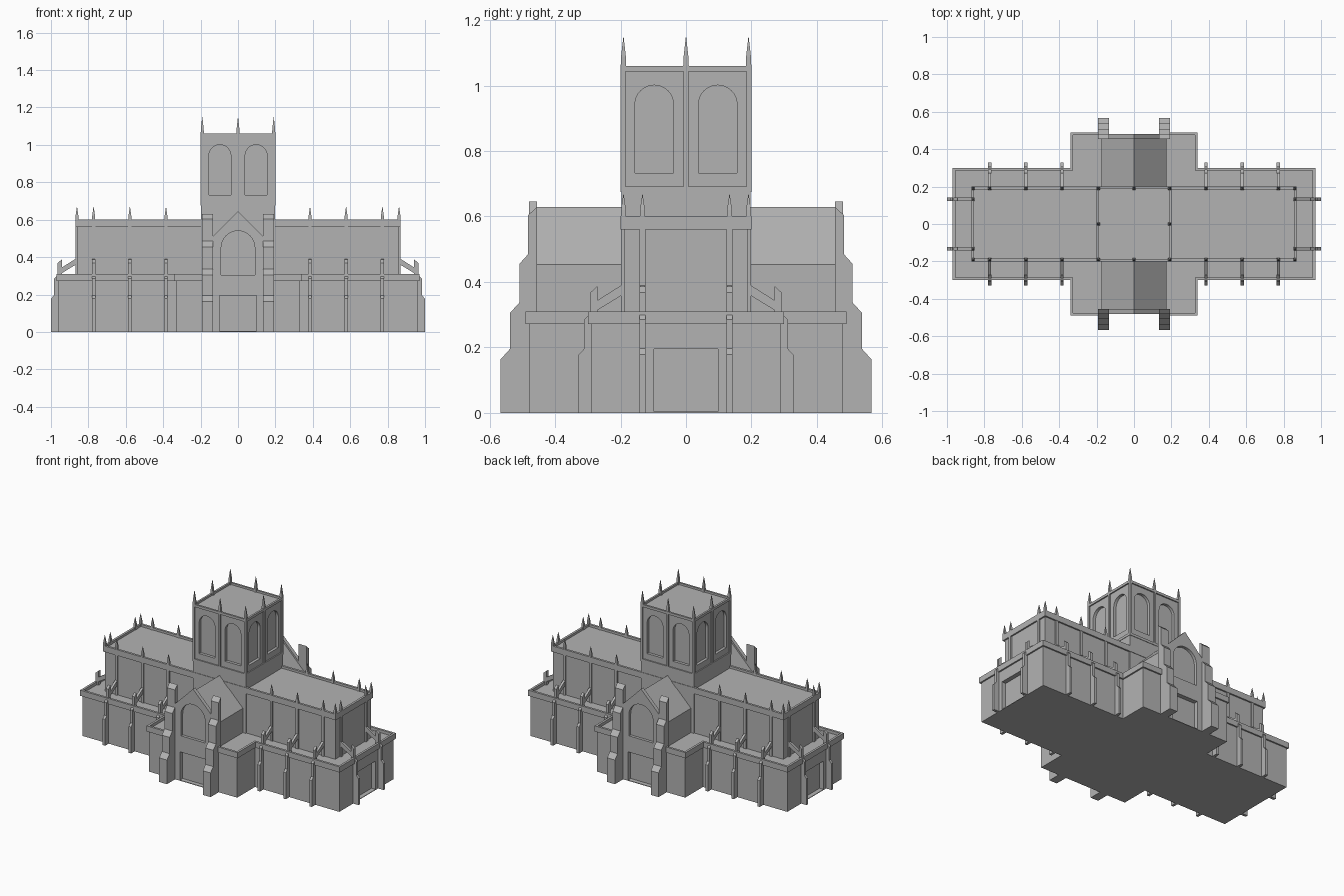
import bpy, bmesh, math
from mathutils import Vector

if "Cube" in bpy.data.objects:
    bpy.data.objects.remove(bpy.data.objects["Cube"])

stone = bpy.data.materials.new("grey_stone")
stone.diffuse_color = (0.45, 0.45, 0.45, 1)
stone.use_nodes = True
stone.node_tree.nodes["Principled BSDF"].inputs["Base Color"].default_value = stone.diffuse_color
FRONT, BACK, RIGHT, LEFT = -math.pi / 2, math.pi / 2, 0, math.pi


def finish(name, bm):
    bmesh.ops.recalc_face_normals(bm, faces=bm.faces)
    me = bpy.data.meshes.new(name)
    bm.to_mesh(me)
    bm.free()
    me.materials.append(stone)
    ob = bpy.data.objects.new(name, me)
    bpy.context.collection.objects.link(ob)
    return ob


def loft(bm, rings):
    """Closed solid through rings of equal point count."""
    vs = [[bm.verts.new(p) for p in r] for r in rings]
    n = len(vs[0])
    for a, b in zip(vs, vs[1:]):
        for i in range(n):
            j = (i + 1) % n
            bm.faces.new((a[i], a[j], b[j], b[i]))
    bm.faces.new(vs[0][::-1])
    bm.faces.new(vs[-1])


def face_slab(bm, pts, lo, hi, ang, along="d"):
    """Extrude a profile on the side facing ang: d is outward, u is sideways.
    along='d': pts are (u, z); along='u': pts are (d, z)."""
    n = Vector((round(math.cos(ang)), round(math.sin(ang)), 0))
    t = Vector((-n.y, n.x, 0))
    a, b = (t, n) if along == "d" else (n, t)
    loft(bm, [[a * p + b * e + Vector((0, 0, z)) for p, z in pts] for e in (lo, hi)])


def prism(bm, outline, z0, z1):
    loft(bm, [[(x, y, z) for x, y in outline] for z in (z0, z1)])


def rect(x, y):
    return [(-x, -y), (x, -y), (x, y), (-x, y)]


def panel(u0, u1, z0, z1):
    return [(u0, z0), (u1, z0), (u1, z1), (u0, z1)]


def arch(c, r, z0, spring):
    return [(c - r, z0), (c + r, z0)] + [
        (c + r * math.cos(math.pi * i / 16), spring + r * math.sin(math.pi * i / 16)) for i in range(17)]


def cross(x, y, tx, ty):
    q = [(x, y), (tx, y), (tx, ty)]
    return (q + [(-a, b) for a, b in q[::-1]] + [(-a, -b) for a, b in q]
            + [(a, -b) for a, b in q[::-1]])


def parapet(name, outer, inner, z0, z1):
    bm = bmesh.new()
    loops = [[bm.verts.new((x, y, z)) for x, y in o]
             for o, z in ((outer, z0), (outer, z1), (inner, z1), (inner, z0))]
    n = len(outer)
    for k in range(4):
        a, b = loops[k], loops[(k + 1) % 4]
        for i in range(n):
            j = (i + 1) % n
            bm.faces.new((a[i], a[j], b[j], b[i]))
    return finish(name, bm)


def cut(ob, bm):
    cutter = finish("cutter", bm)
    mod = ob.modifiers.new("cut", "BOOLEAN")
    mod.operation, mod.solver, mod.object = "DIFFERENCE", "EXACT", cutter
    bpy.context.view_layer.objects.active = ob
    bpy.ops.object.modifier_apply(modifier=mod.name)
    bpy.data.objects.remove(cutter)


# Lower aisles and transept base, with recessed doorways
bm = bmesh.new()
prism(bm, cross(0.96, 0.29, 0.33, 0.48), 0, 0.29)
aisles = finish("lower_aisles", bm)
bm = bmesh.new()
for a, d in ((FRONT, 0.48), (BACK, 0.48), (RIGHT, 0.96), (LEFT, 0.96)):
    face_slab(bm, panel(-0.098, 0.098, 0.004, 0.195), d - 0.03, d + 0.05, a)
cut(aisles, bm)

# Aisle parapet, interrupted at the transept gables
rim = parapet("aisle_parapet", cross(0.97, 0.30, 0.34, 0.49),
              cross(0.955, 0.285, 0.325, 0.475), 0.272, 0.31)
bm = bmesh.new()
for a in (FRONT, BACK):
    face_slab(bm, panel(-0.163, 0.163, 0.2, 0.4), 0.4, 0.6, a)
cut(rim, bm)

# Upper nave walls with pilasters, and parapet
bm = bmesh.new()
prism(bm, rect(0.86, 0.19), 0.25, 0.585)
finish("upper_nave", bm)
parapet("nave_parapet", rect(0.87, 0.20), rect(0.855, 0.185), 0.56, 0.60)

# Bays: (facing, sideways position, outward shift)
bays = [(a, s * x, 0) for a in (FRONT, BACK) for s in (-1, 1) for x in (0.385, 0.578, 0.772)]
bays += [(a, s * 0.133, 0.672) for a in (RIGHT, LEFT) for s in (-1, 1)]
pil, but, fly = bmesh.new(), bmesh.new(), bmesh.new()
for a, u, o in bays:
    w = 0.009
    face_slab(pil, [(p + o, z) for p, z in panel(0.18, 0.198, 0.28, 0.57)], u - w, u + w, a, "u")
    steps = [(0.27, 0), (0.328, 0), (0.328, 0.178), (0.311, 0.196), (0.311, 0.285),
             (0.292, 0.305), (0.292, 0.368), (0.272, 0.386), (0.27, 0.386)]
    face_slab(but, [(p + o, z) for p, z in steps], u - w, u + w, a, "u")
    strut = [(0.28, 0.308), (0.28, 0.338), (0.185, 0.398), (0.185, 0.366)]
    face_slab(fly, [(p + o, z) for p, z in strut], u - w * 0.9, u + w * 0.9, a, "u")
finish("nave_pilasters", pil)
finish("aisle_buttresses", but)
finish("flying_struts", fly)

# Transept roof
bm = bmesh.new()
face_slab(bm, [(-0.175, 0.2), (0.175, 0.2), (0.175, 0.454), (0, 0.629), (-0.175, 0.454)],
          -0.458, 0.458, BACK)
finish("transept_roof", bm)

# Gable end walls with arched window recess
for a, label in ((FRONT, "front"), (BACK, "back")):
    bm = bmesh.new()
    face_slab(bm, [(-0.175, 0.25), (0.175, 0.25), (0.175, 0.47), (0, 0.645), (-0.175, 0.47)],
              0.455, 0.48, a)
    gable = finish(label + "_gable_wall", bm)
    bm = bmesh.new()
    face_slab(bm, arch(0, 0.09, 0.305, 0.45), 0.461, 0.52, a)
    cut(gable, bm)

# Stepped buttresses beside the gables
bm = bmesh.new()
for a in (FRONT, BACK):
    for s in (-1, 1):
        face_slab(bm, [(0.455, 0), (0.567, 0), (0.567, 0.163), (0.538, 0.195), (0.538, 0.305),
                       (0.509, 0.337), (0.509, 0.455), (0.482, 0.485), (0.482, 0.604),
                       (0.455, 0.63)], s * 0.163 - 0.029, s * 0.163 + 0.029, a, "u")
finish("transept_buttresses", bm)

# Tower base and tower with panelled arched openings
bm = bmesh.new()
prism(bm, rect(0.197, 0.197), 0.25, 0.68)
finish("tower_base", bm)
bm = bmesh.new()
prism(bm, rect(0.20, 0.20), 0.675, 1.06)
tower = finish("tower", bm)
panels, arches, top = bmesh.new(), bmesh.new(), bmesh.new()
for a in (FRONT, BACK, RIGHT, LEFT):
    for s in (-1, 1):
        face_slab(panels, panel(s * 0.096 - 0.089, s * 0.096 + 0.089, 0.692, 1.043), 0.192, 0.25, a)
        face_slab(arches, arch(s * 0.097, 0.059, 0.733, 0.942), 0.173, 0.25, a)
prism(top, rect(0.187, 0.187), 1.047, 1.2)
for c in (panels, arches, top):
    cut(tower, c)


# Pinnacles
def pinnacle(bm, x, y, z, h):
    loft(bm, [[(x + p * w, y + q * w, z + k) for p, q in rect(1, 1)]
              for k, w in ((-0.015, 0.009), (h * 0.3, 0.0075), (h, 0.0006))])


bm = bmesh.new()
for x in (-0.191, 0, 0.191):
    for y in (-0.191, 0, 0.191):
        if x or y:
            pinnacle(bm, x, y, 1.06, 0.088)
finish("tower_pinnacles", bm)
bm = bmesh.new()
for sx in (-1, 1):
    for sy in (-1, 1):
        for x, y in ((0.385, 0.191), (0.578, 0.191), (0.772, 0.191), (0.861, 0.191), (0.861, 0.133)):
            pinnacle(bm, sx * x, sy * y, 0.6, 0.068)
finish("nave_pinnacles", bm)
